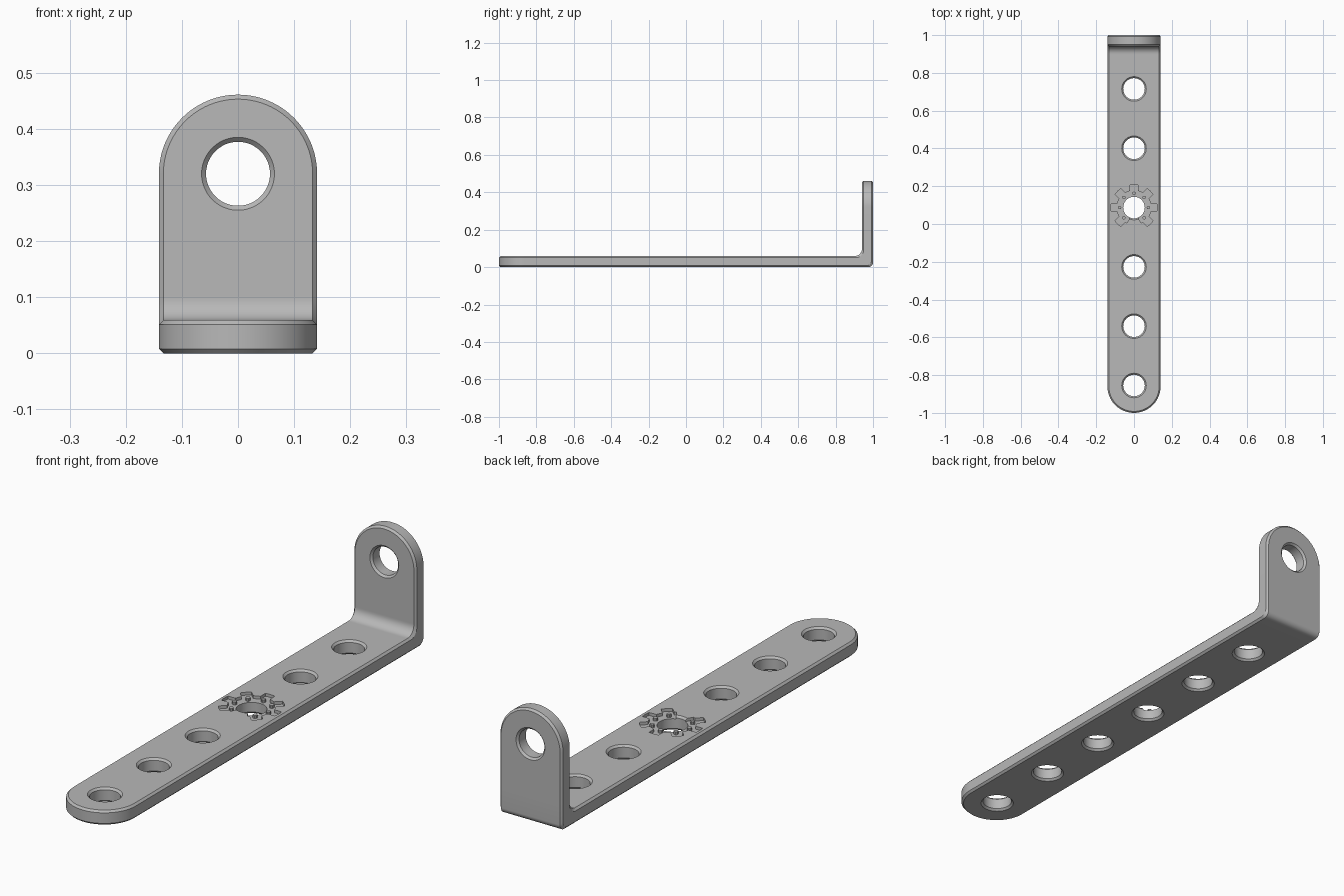
import bpy, bmesh
from math import sin, cos, pi, radians
from mathutils import Vector

if "Cube" in bpy.data.objects:
    bpy.data.objects.remove(bpy.data.objects["Cube"], do_unlink=True)

HALF_W = 0.141      # half width, also the end radius
THICK = 0.059
CHAMFER = 0.008
HOLE_R = 0.057
R_IN, R_OUT = 0.04, 0.025
BEND_START = 1 - THICK - R_IN
BEND_LEN = 0.063
BEND_END = BEND_START + BEND_LEN
WALL_Z = THICK + R_IN
SEGMENTS = 10

steel = bpy.data.materials.new("steel_grey")
steel.use_nodes = True
grey = (0.48, 0.48, 0.48, 1)
steel.diffuse_color = grey
steel.node_tree.nodes["Principled BSDF"].inputs["Base Color"].default_value = grey


def arc(cx, cy, r, start, end, n):
    angles = [radians(start + (end - start) * i / n) for i in range(n + 1)]
    return [(cx + r * cos(a), cy + r * sin(a)) for a in angles]


def circle(cx, cy, r, n=48):
    return arc(cx, cy, r, 0, 360, n)[:-1]


def slab(name, loops, height, bevel):
    """Solid from closed outlines (inner loops become holes), z from 0 to height."""
    curve = bpy.data.curves.new(name, 'CURVE')
    curve.dimensions = '2D'
    curve.fill_mode = 'BOTH'
    curve.extrude = height / 2 - bevel
    curve.bevel_depth = bevel
    curve.bevel_resolution = 0
    curve.offset = -bevel
    for loop in loops:
        spline = curve.splines.new('POLY')
        spline.points.add(len(loop) - 1)
        for point, (x, y) in zip(spline.points, loop):
            point.co = (x, y, 0, 1)
        spline.use_cyclic_u = True
    temp = bpy.data.objects.new(name + "_outline", curve)
    bpy.context.collection.objects.link(temp)
    graph = bpy.context.evaluated_depsgraph_get()
    mesh = bpy.data.meshes.new_from_object(temp.evaluated_get(graph))
    bpy.data.objects.remove(temp, do_unlink=True)
    bm = bmesh.new()
    bm.from_mesh(mesh)
    bmesh.ops.remove_doubles(bm, verts=bm.verts, dist=1e-5)
    bmesh.ops.recalc_face_normals(bm, faces=bm.faces)
    bmesh.ops.translate(bm, verts=bm.verts, vec=(0, 0, height / 2))
    bm.to_mesh(mesh)
    bm.free()
    mesh.materials.clear()
    mesh.materials.append(steel)
    obj = bpy.data.objects.new(name, mesh)
    bpy.context.collection.objects.link(obj)
    return obj


def fold(co):
    """Fold the flat strip up into the upright tab."""
    x, u, h = co
    k = h / THICK
    if u < BEND_START - 1e-5:
        return Vector((x, u, h))
    if u > BEND_END + 1e-5:
        return Vector((x, 1 - h, WALL_Z + u - BEND_END))
    a = (u - BEND_START) / BEND_LEN * pi / 2
    outer = Vector((x, 1 - R_OUT + R_OUT * sin(a), R_OUT - R_OUT * cos(a)))
    inner = Vector((x, BEND_START + R_IN * sin(a), WALL_Z - R_IN * cos(a)))
    return outer.lerp(inner, k)


# Flat strip with round ends, six base holes and one tab hole
tab_centre = BEND_END + 0.32 - WALL_Z
outline = (arc(0, tab_centre, HALF_W, 0, 180, 48)
           + arc(0, HALF_W - 1, HALF_W, 180, 360, 48))
hole_ys = [-0.855 + 0.314 * i for i in range(6)]
loops = [outline] + [circle(0, y, HOLE_R) for y in hole_ys + [tab_centre]]
bracket = slab("bracket", loops, THICK, CHAMFER)

# Cut the bend zone into segments and fold it
bm = bmesh.new()
bm.from_mesh(bracket.data)
cuts = [BEND_START + BEND_LEN * i / SEGMENTS for i in range(SEGMENTS + 1)]
for u in [BEND_START - 0.004] + cuts + [BEND_END + 0.004]:
    bmesh.ops.bisect_plane(bm, geom=bm.verts[:] + bm.edges[:] + bm.faces[:],
                           dist=1e-6, plane_co=(0, u, 0), plane_no=(0, 1, 0))
for v in bm.verts:
    v.co = fold(v.co)
bmesh.ops.recalc_face_normals(bm, faces=bm.faces)
bm.to_mesh(bracket.data)
bm.free()

# Shallow toothed recess round the fourth hole, open toward the front
gear_y = hole_ys[3]
teeth = [-45 + 45 * i for i in range(7)]
gear = []
for a in teeth:
    gear += arc(0, gear_y, 0.09, a - 20, a - 14, 2)
    gear += arc(0, gear_y, 0.122, a - 10, a + 10, 4)
    gear += arc(0, gear_y, 0.09, a + 14, a + 20, 2)
gear += arc(0, gear_y, 0.05, 250, 290, 6)
islands = [circle(0.076 * cos(radians(a)), gear_y + 0.076 * sin(radians(a)), 0.009, 10)
           for a in teeth]
cutter = slab("gear_recess_cutter", [gear] + islands, 0.04, 0)
cutter.location.z = THICK - 0.012
cutter.hide_render = True
cutter.hide_viewport = True
recess = bracket.modifiers.new("gear_recess", 'BOOLEAN')
recess.operation = 'DIFFERENCE'
recess.solver = 'EXACT'
recess.object = cutter

# Apply the recess and smooth the round surfaces
bpy.context.view_layer.update()
graph = bpy.context.evaluated_depsgraph_get()
final = bpy.data.meshes.new_from_object(bracket.evaluated_get(graph))
bracket.modifiers.clear()
bracket.data = final
bpy.data.objects.remove(cutter, do_unlink=True)
bpy.ops.object.select_all(action='DESELECT')
bracket.select_set(True)
bpy.context.view_layer.objects.active = bracket
bpy.ops.object.shade_smooth_by_angle(angle=radians(30))
